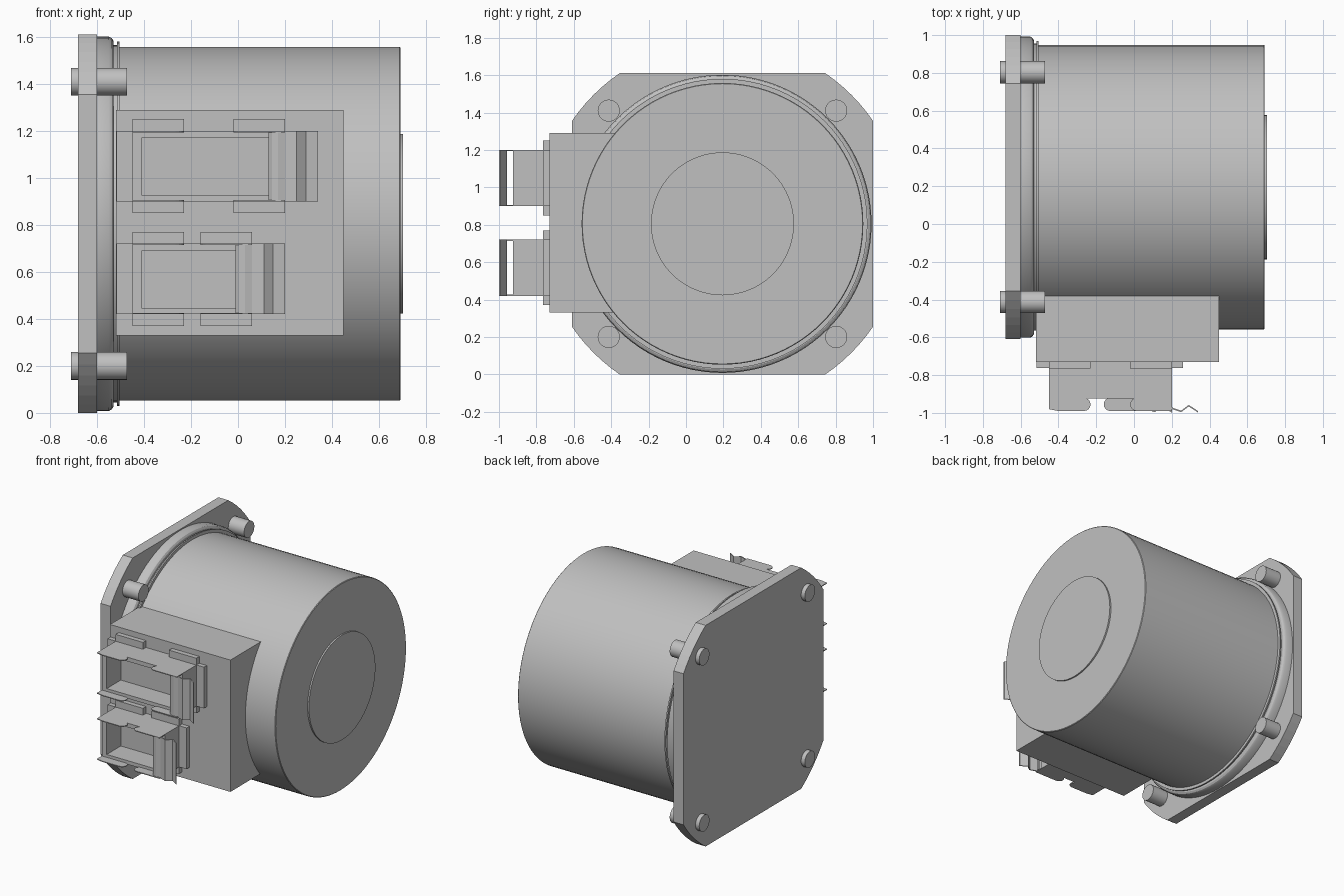
import bpy, bmesh, math
from mathutils import Vector

if "Cube" in bpy.data.objects:
    bpy.data.objects.remove(bpy.data.objects["Cube"], do_unlink=True)

grey = bpy.data.materials.new("light_grey")
grey.use_nodes = True
grey.diffuse_color = (0.527, 0.527, 0.527, 1)
grey.node_tree.nodes["Principled BSDF"].inputs["Base Color"].default_value = (0.527, 0.527, 0.527, 1)

AXIS_Y, AXIS_Z = 0.195, 0.805


def finish(name, bm, smooth=False):
    bmesh.ops.recalc_face_normals(bm, faces=bm.faces)
    mesh = bpy.data.meshes.new(name)
    bm.to_mesh(mesh)
    bm.free()
    mesh.materials.append(grey)
    obj = bpy.data.objects.new(name, mesh)
    bpy.context.collection.objects.link(obj)
    if smooth:
        mesh.shade_smooth()
        mesh.set_sharp_from_angle(angle=math.radians(30))
    return obj


def prism(name, points, shift, smooth=False):
    """Extrude a closed outline along a vector."""
    bm = bmesh.new()
    face = bm.faces.new([bm.verts.new(p) for p in points])
    out = bmesh.ops.extrude_face_region(bm, geom=[face], use_keep_orig=True)
    moved = [g for g in out["geom"] if isinstance(g, bmesh.types.BMVert)]
    bmesh.ops.translate(bm, verts=moved, vec=shift)
    return finish(name, bm, smooth)


def box(name, x, y, z):
    corners = [(x[0], y[0], z[0]), (x[1], y[0], z[0]), (x[1], y[0], z[1]), (x[0], y[0], z[1])]
    return prism(name, corners, (0, y[1] - y[0], 0))


def lathe(name, profile, cy=AXIS_Y, cz=AXIS_Z, sides=96):
    """Turn an (x, radius) profile around an axis parallel to x, with capped ends."""
    bm = bmesh.new()
    rings = []
    for x, r in profile:
        angles = [math.tau * i / sides for i in range(sides)]
        rings.append([bm.verts.new((x, cy + r * math.cos(a), cz + r * math.sin(a))) for a in angles])
    for a, b in zip(rings, rings[1:]):
        for i in range(sides):
            j = (i + 1) % sides
            bm.faces.new((a[i], a[j], b[j], b[i]))
    bm.faces.new(rings[0])
    bm.faces.new(rings[-1])
    return finish(name, bm, True)


# Square mounting plate with corners rounded around the motor axis
outline = []
half, corner_r = 0.805, 0.975
start = math.acos(half / corner_r)
for q in range(4):
    for i in range(7):
        a = q * math.pi / 2 + start + (math.pi / 2 - 2 * start) * i / 6
        outline.append((-0.68, AXIS_Y + corner_r * math.cos(a), AXIS_Z + corner_r * math.sin(a)))
prism("mounting_plate", outline, (0.08, 0, 0))

# Flange ring, seam lip, main drum and rear boss
lathe("flange_ring", [(-0.61, 0.797), (-0.55, 0.797), (-0.537, 0.79), (-0.53, 0.778), (-0.53, 0.7)])
lathe("seam_lip", [(-0.54, 0.76), (-0.515, 0.76), (-0.515, 0.775), (-0.505, 0.775), (-0.505, 0.7)])
lathe("motor_drum", [(-0.6, 0.753), (0.688, 0.753), (0.692, 0.749)])
lathe("rear_boss", [(0.68, 0.382), (0.703, 0.382)])

# Four mounting pins
for side, y in (("front", -0.413), ("back", 0.803)):
    for level, z in (("lower", 0.2), ("upper", 1.41)):
        lathe(f"{level}_{side}_pin", [(-0.71, 0.059), (-0.472, 0.059)], y, z, 32)

# Terminal box on the front
box("terminal_box", (-0.52, 0.45), (-0.73, -0.36), (0.33, 1.29))


def side_sheet_outline(x0, x1, z):
    """Thin cheek with a rounded lobe at each end of its free edge."""
    y_in, y_out, r = -0.92, -0.99, 0.035
    pts = [(x0, -0.735), (x0, y_out + 0.01), (x0 + 0.05, y_out)]
    arc = [math.pi * i / 8 - math.pi / 2 for i in range(9)]
    left, right = x0 + 0.185, x1 - 0.185
    mid = (y_in + y_out) / 2
    pts += [(left + r * math.cos(a), mid + r * math.sin(a)) for a in arc]
    pts += [(left - 0.05, y_in - 0.002), (left - 0.05, y_in + 0.012),
            (right + 0.05, y_in + 0.012), (right + 0.05, y_in - 0.002)]
    pts += [(right - r * math.cos(a), mid + r * math.sin(a)) for a in reversed(arc)]
    pts += [(x1, y_out), (x1, -0.735)]
    return [(x, y, z) for x, y in pts]


def connector(name, x1, z0):
    x0, z1, thin = -0.45, z0 + 0.3, 0.006
    # Low base with tabs above and below
    box(name + "_base", (-0.517, x1 + 0.06), (-0.763, -0.72), (z0, z1))
    for i, tx in enumerate((x0, x1 - 0.22)):
        for level, tz in (("lower", z0 - 0.05), ("upper", z1)):
            box(f"{name}_{level}_tab_{i + 1}", (tx, tx + 0.22), (-0.765, -0.72), (tz, tz + 0.05))
    # Open socket: four walls around a recess
    low, high = z0 + 0.027, z1 - 0.03
    depth = (-0.925, -0.74)
    box(name + "_left_wall", (x0, x0 + 0.04), depth, (z0, z1))
    box(name + "_right_wall", (x1 - 0.07, x1), depth, (z0, z1))
    box(name + "_bottom_wall", (x0 + 0.04, x1 - 0.07), depth, (z0, low))
    box(name + "_top_wall", (x0 + 0.04, x1 - 0.07), depth, (high, z1))
    # Lobed cheeks
    prism(name + "_lower_cheek", side_sheet_outline(x0, x1, z0), (0, 0, thin))
    prism(name + "_upper_cheek", side_sheet_outline(x0, x1, z1 - thin), (0, 0, thin))
    # Bent latch spring
    path = [(-0.07, -0.962), (-0.055, -0.975), (-0.03, -0.983), (0, -0.975),
            (0.05, -0.992), (0.09, -0.962), (0.14, -0.995)]
    front = [(x1 + x, y - 0.004, z0) for x, y in path]
    back = [(x1 + x, y + 0.004, z0) for x, y in reversed(path)]
    prism(name + "_latch_spring", front + back, (0, 0, 0.3))


connector("upper_connector", 0.2, 0.9)
connector("lower_connector", 0.06, 0.42)
